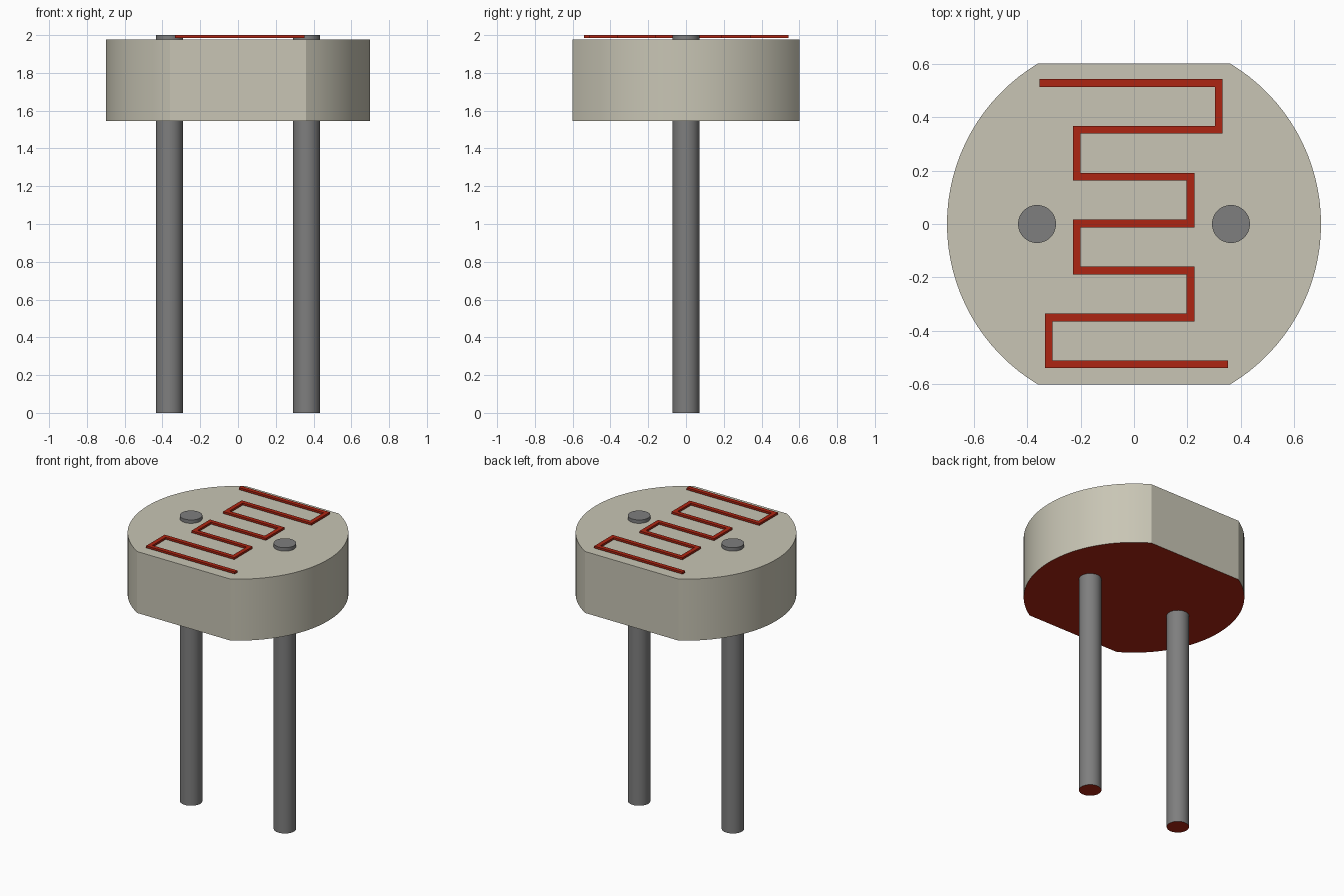
import bpy
import bmesh
import math
from mathutils import Vector

cube = bpy.data.objects.get("Cube")
if cube:
    bpy.data.objects.remove(cube, do_unlink=True)


def make_material(name, rgb):
    mat = bpy.data.materials.new(name)
    mat.use_nodes = True
    mat.diffuse_color = (*rgb, 1)
    mat.node_tree.nodes["Principled BSDF"].inputs["Base Color"].default_value = (*rgb, 1)
    return mat


CERAMIC = make_material("ceramic cream", (0.58, 0.56, 0.46))
METAL = make_material("lead grey", (0.21, 0.21, 0.21))
RED = make_material("track red", (0.42, 0.018, 0.006))


def extrude_faces(name, polygons, z0, z1, mats, smooth=True):
    """Extrude flat polygons from z0 to z1; a second material goes on the underside."""
    bm = bmesh.new()
    faces = [bm.faces.new([bm.verts.new((x, y, z0)) for x, y in poly]) for poly in polygons]
    bmesh.ops.remove_doubles(bm, verts=bm.verts[:], dist=1e-5)
    geom = bmesh.ops.extrude_face_region(bm, geom=bm.faces[:], use_keep_orig=True)["geom"]
    top = [g for g in geom if isinstance(g, bmesh.types.BMVert)]
    bmesh.ops.translate(bm, verts=top, vec=(0, 0, z1 - z0))
    bmesh.ops.recalc_face_normals(bm, faces=bm.faces[:])
    bm.normal_update()
    for face in bm.faces:
        face.material_index = len(mats) - 1 if face.normal.z < -0.5 else 0
    mesh = bpy.data.meshes.new(name)
    bm.to_mesh(mesh)
    bm.free()
    for mat in mats:
        mesh.materials.append(mat)
    obj = bpy.data.objects.new(name, mesh)
    bpy.context.collection.objects.link(obj)
    if smooth:
        bpy.ops.object.select_all(action="DESELECT")
        obj.select_set(True)
        bpy.context.view_layer.objects.active = obj
        bpy.ops.object.shade_smooth_by_angle(angle=math.radians(20))
    return obj


def arc(cx, radius, start, end, steps):
    return [(cx + radius * math.cos(start + (end - start) * i / steps),
             radius * math.sin(start + (end - start) * i / steps)) for i in range(steps + 1)]


# Ceramic body: a disc with flats at the front and back
R, FLAT = 0.70, 0.60
a = math.asin(FLAT / R)
outline = arc(0, R, -a, a, 32) + arc(0, R, math.pi - a, math.pi + a, 32)
extrude_faces("ceramic_body", [outline], 1.546, 1.976, [CERAMIC, RED])

# Two wire leads that pass through the body
for name, x in (("left_lead", 0.363), ("right_lead", -0.363)):
    circle = arc(x, 0.071, 0, 2 * math.pi, 48)[:-1]
    extrude_faces(name, [circle], 0.0, 2.0, [METAL, RED])

# Zigzag track: centreline rows joined at alternating ends
turns = [-0.353, 0.317, -0.214, 0.211, -0.214, 0.211, -0.319, 0.352]
path = []
for row in range(7):
    y = 0.528 - row * 0.1755
    path += [Vector((turns[row], y)), Vector((turns[row + 1], y))]

# Mitred ribbon around the centreline
HALF = 0.0145
sides = []
for i, p in enumerate(path):
    d_in = (p - path[i - 1]).normalized() if i else (path[1] - p).normalized()
    d_out = (path[i + 1] - p).normalized() if i < len(path) - 1 else d_in
    n_in, n_out = Vector((-d_in.y, d_in.x)), Vector((-d_out.y, d_out.x))
    offset = (n_in if d_in == d_out else n_in + n_out) * HALF
    sides.append((p + offset, p - offset))
quads = [(l0, r0, r1, l1) for (l0, r0), (l1, r1) in zip(sides, sides[1:])]
extrude_faces("zigzag_track", quads, 1.986, 2.0, [RED], smooth=False)
